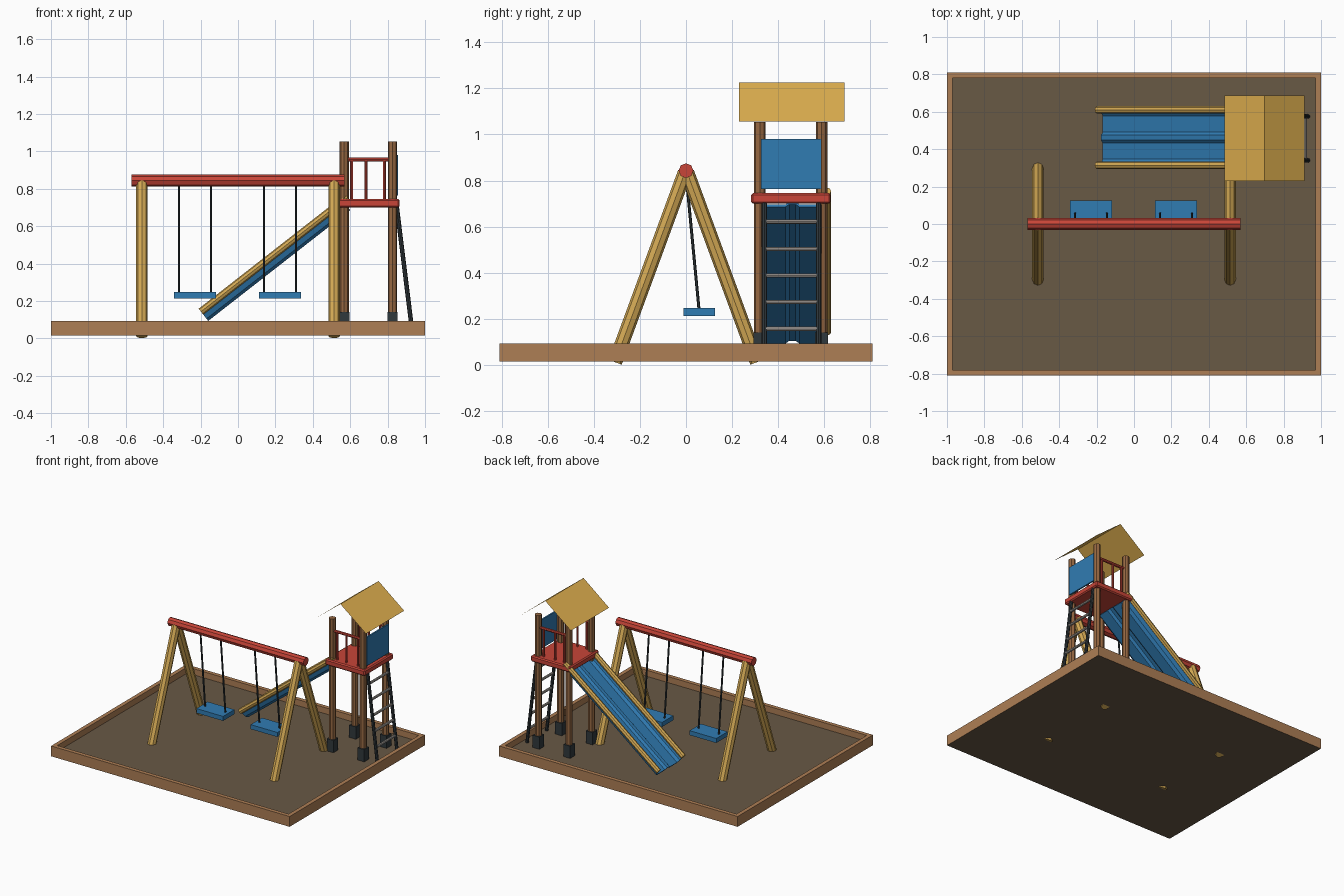
import bpy, bmesh, math
from mathutils import Vector

if "Cube" in bpy.data.objects:
    bpy.data.objects.remove(bpy.data.objects["Cube"])


def mat(name, r, g, b):
    m = bpy.data.materials.new(name)
    m.diffuse_color = (r, g, b, 1)
    m.use_nodes = True
    m.node_tree.nodes["Principled BSDF"].inputs["Base Color"].default_value = m.diffuse_color
    return m


YELLOW = mat("yellow_paint", .66, .40, .09)
ROOF = mat("roof_yellow", .75, .44, .08)
RED = mat("red_paint", .58, .06, .04)
BLUE = mat("blue_plastic", .03, .20, .45)
WOOD = mat("post_wood", .31, .14, .055)
BORDER = mat("border_wood", .42, .21, .09)
SAND = mat("ground", .14, .10, .06)
DARK = mat("dark_metal", .03, .04, .045)
STEEL = mat("steel", .40, .37, .34)


def finish(name, bm, *mats):
    bmesh.ops.recalc_face_normals(bm, faces=bm.faces)
    me = bpy.data.meshes.new(name)
    bm.to_mesh(me)
    bm.free()
    for m in mats:
        me.materials.append(m)
    ob = bpy.data.objects.new(name, me)
    bpy.context.collection.objects.link(ob)
    return ob


def rod(name, a, b, r, m, sides=8):
    """Prism with regular cross-section from point a to point b."""
    a, b = Vector(a), Vector(b)
    bm = bmesh.new()
    bmesh.ops.create_cone(bm, cap_ends=True, segments=sides, radius1=r, radius2=r,
                          depth=(b - a).length)
    ob = finish(name, bm, m)
    ob.rotation_mode = 'QUATERNION'
    ob.rotation_quaternion = (b - a).to_track_quat('Z', 'Y')
    ob.location = (a + b) / 2
    return ob


def box(name, lo, hi, m, bevel=0):
    lo, hi = Vector(lo), Vector(hi)
    bm = bmesh.new()
    bmesh.ops.create_cube(bm, size=1)
    for v in bm.verts:
        v.co = Vector([l + (c + .5) * (h - l) for c, l, h in zip(v.co, lo, hi)])
    if bevel:
        bmesh.ops.bevel(bm, geom=bm.edges[:], offset=bevel, segments=1, affect='EDGES')
    return finish(name, bm, m)


# Ground tray: box with a rim and a sunken floor
bm = bmesh.new()
bmesh.ops.create_cube(bm, size=1)
for v in bm.verts:
    v.co = (v.co.x * 2, v.co.y * 1.62, .015 if v.co.z < 0 else .093)
bm.normal_update()
top = max(bm.faces, key=lambda f: f.normal.z)
bottom = min(bm.faces, key=lambda f: f.normal.z)
bmesh.ops.inset_region(bm, faces=[top], thickness=.043)
floor = bmesh.ops.extrude_discrete_faces(bm, faces=[top])['faces'][0]
for v in floor.verts:
    v.co.z = .047
floor.material_index = bottom.material_index = 1
finish("ground_tray", bm, BORDER, SAND)

# Swing frame
rod("swing_beam", (-.57, 0, .843), (.57, 0, .843), .032, RED)
for x in (-.514, .514):
    for s in (-1, 1):
        rod("swing_leg", (x, s * .308, .012), (x, s * .005, .835), .031, YELLOW)

# Swings
for x in (-.23, .225):
    box("swing_seat", (x - .112, -.01, .213), (x + .112, .126, .247), BLUE)
    for s in (-1, 1):
        rod("swing_rope", (x + s * .085, 0, .83), (x + s * .085, .057, .235), .0065, DARK, 6)

# Tower posts and footings
X0, X1, Y0, Y1 = .568, .826, .32, .588
for x in (X0, X1):
    for y in (Y0, Y1):
        rod("tower_post", (x, y, .05), (x, y, 1.053), .025, WOOD)
        box("post_footing", (x - .028, y - .028, .045), (x + .028, y + .028, .14), DARK)

# Platform, side railings and back panel
box("platform", (.531, .282, .70), (.864, .628, .745), RED, .008)
for y in (Y0, Y1):
    rod("railing_bar", (X0, y, .957), (X1, y, .957), .011, RED)
    for x in (.608, .685, .782):
        rod("railing_baluster", (x, y, .74), (x, y, .957), .008, RED)
box("back_panel", (.845, .325, .763), (.856, .586, .98), BLUE)

# Roof: two thin sheets meeting at the ridge
bm = bmesh.new()
rows = [[bm.verts.new((x, y, z)) for y in (.230, .687)]
        for x, z in ((.484, 1.057), (.698, 1.225), (.912, 1.057))]
for p, q in zip(rows, rows[1:]):
    bm.faces.new((p[0], q[0], q[1], p[1]))
finish("roof", bm, ROOF)

# Slide rails
foot, head = Vector((-.198, 0, .143)), Vector((.585, 0, .754))
for y in (.314, .610):
    off = Vector((0, y, 0))
    rod("slide_rail", foot + off, head + off, .02, YELLOW)

# Slide bed: double trough shell swept along the slope
along = (head - foot).normalized()
up = Vector((-along.z, 0, along.x))
half = [(-.148, 0), (-.136, -.035), (-.115, -.05), (-.03, -.05), (-.014, -.036)]
upper = half + [(-y, z) for y, z in reversed(half)]
lower = [(y, z - .013) for y, z in reversed(upper)]
bm = bmesh.new()
ends = [[bm.verts.new(p + Vector((0, .462 + y, 0)) + up * z) for y, z in upper + lower]
        for p in (foot, head - along * .03)]
n = len(ends[0])
for i in range(n):
    j = (i + 1) % n
    bm.faces.new((ends[0][i], ends[0][j], ends[1][j], ends[1][i]))
for e in ends:
    for i in range(n // 2 - 1):
        bm.faces.new((e[i], e[i + 1], e[n - 2 - i], e[n - 1 - i]))
finish("slide_bed", bm, BLUE)

# Ladder
lad_top, lad_foot = Vector((.848, 0, .71)), Vector((.930, 0, .05))
for y in (.34, .575):
    off = Vector((0, y, 0))
    rod("ladder_rail", lad_top + off, lad_foot + off, .012, DARK)
for z in (.622, .503, .388, .273, .157):
    p = lad_foot.lerp(lad_top, (z - lad_foot.z) / (lad_top.z - lad_foot.z))
    rod("ladder_rung", (p.x, .34, z), (p.x, .575, z), .0095, STEEL)
